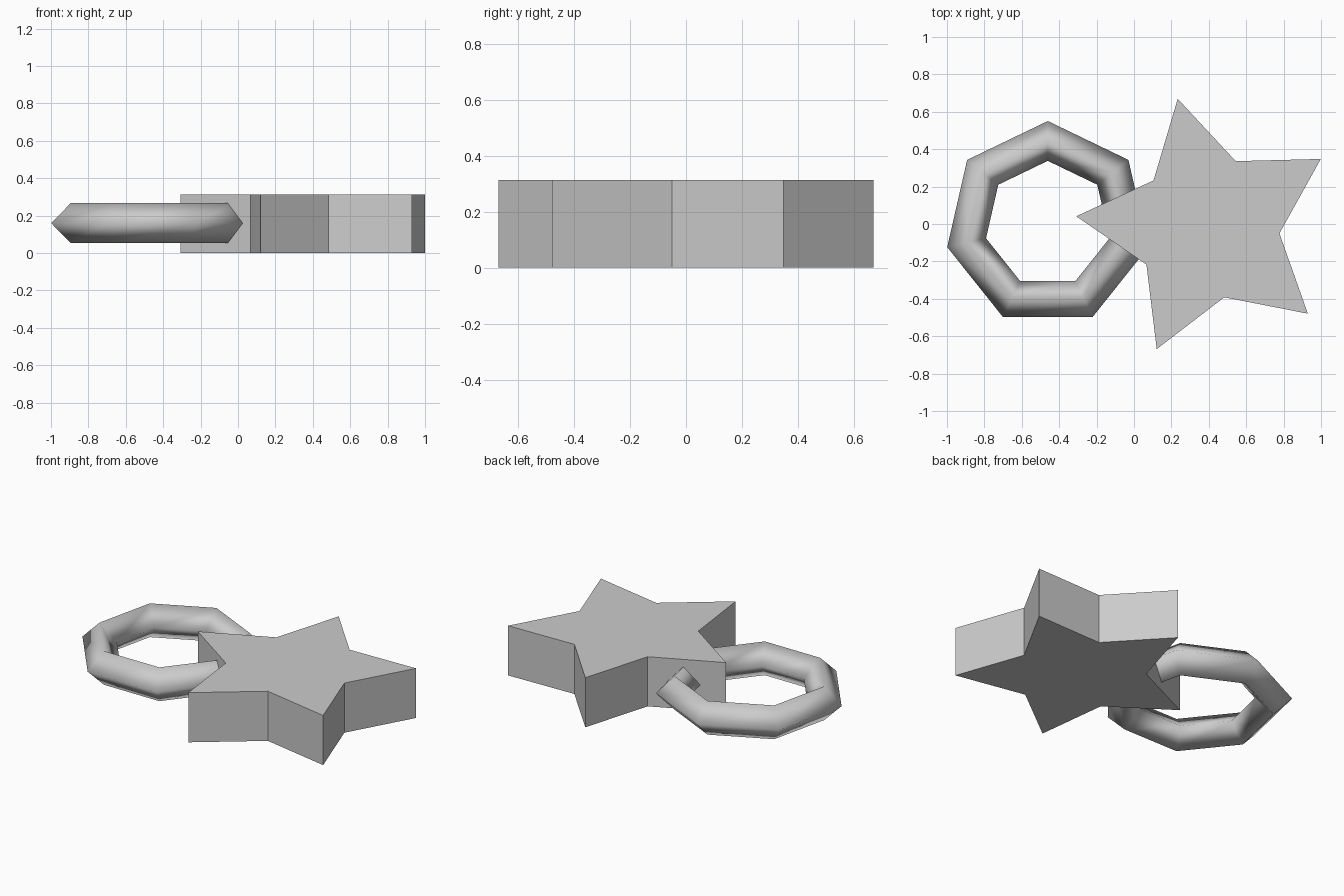
import bpy, bmesh
from math import sin, cos, radians

if "Cube" in bpy.data.objects:
    bpy.data.objects.remove(bpy.data.objects["Cube"])

# Seven-sided ring with a diamond cross-section, smooth shaded
bpy.ops.mesh.primitive_torus_add(
    major_segments=7, minor_segments=4, major_radius=0.445, minor_radius=0.1065,
    location=(-0.461, -0.001, 0.16), rotation=(0, 0, radians(90)))
ring = bpy.context.object
ring.name = "ring"
bpy.ops.object.shade_smooth()

# Five-pointed star prism, flat faces
HEIGHT, OUTER, INNER = 0.313, 0.706, 0.384
bm = bmesh.new()
profile = []
for i in range(10):
    r = INNER if i % 2 else OUTER
    a = radians(31.2 + 36 * i)
    profile.append(bm.verts.new((r * cos(a), r * sin(a), 0)))
base = bm.faces.new(profile)
top = bmesh.ops.extrude_face_region(bm, geom=[base], use_keep_orig=True)
bmesh.ops.translate(bm, vec=(0, 0, HEIGHT),
                    verts=[v for v in top["geom"] if isinstance(v, bmesh.types.BMVert)])
bmesh.ops.recalc_face_normals(bm, faces=bm.faces)
mesh = bpy.data.meshes.new("star")
bm.to_mesh(mesh)
bm.free()
star = bpy.data.objects.new("star", mesh)
star.location = (0.395, -0.018, 0)
bpy.context.collection.objects.link(star)
